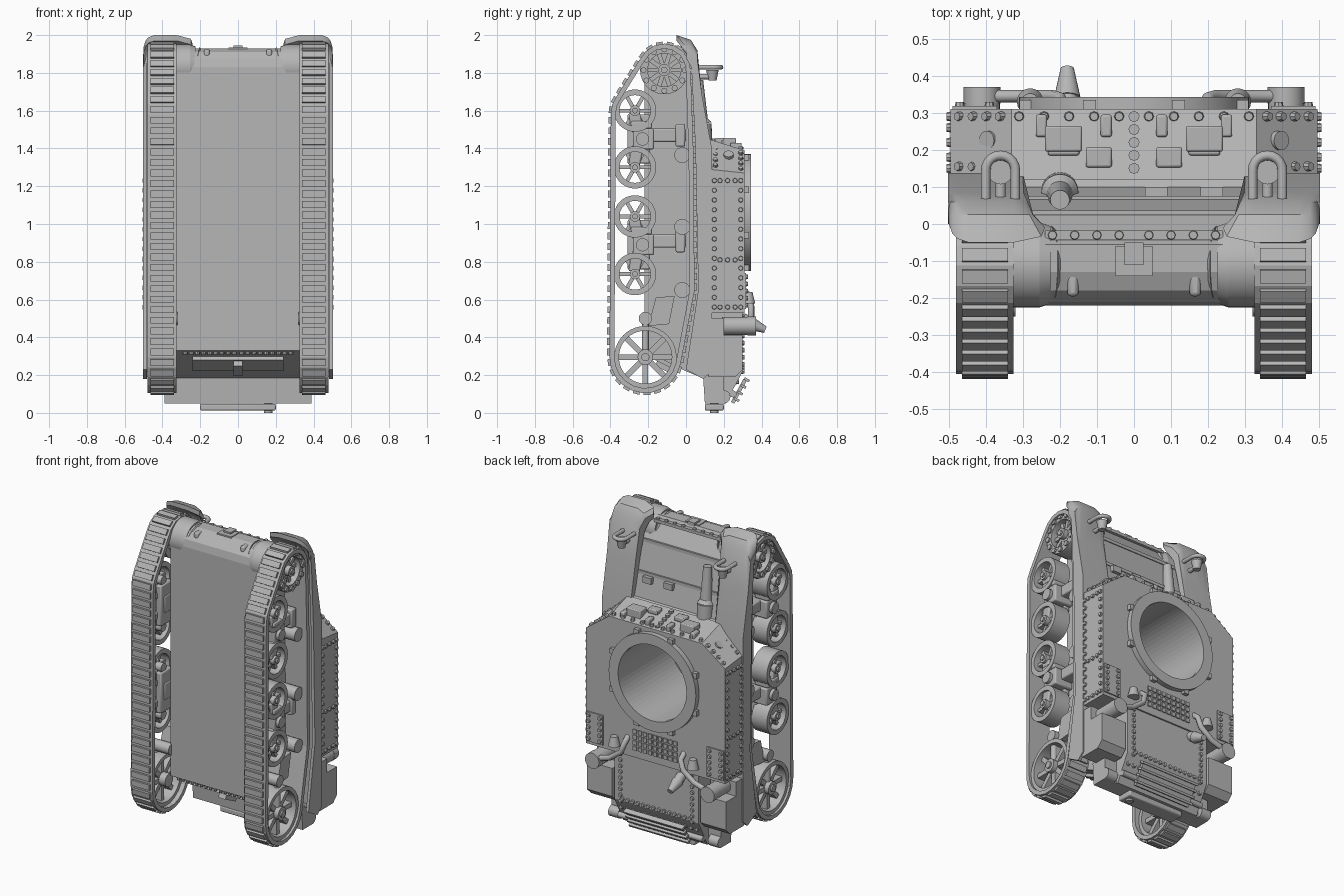
import bpy, bmesh, math
from mathutils import Vector, Matrix

cube = bpy.data.objects.get("Cube")
if cube:
    bpy.data.objects.remove(cube)

GREY = (0.47, 0.47, 0.47, 1)
paint = bpy.data.materials.new("plain_grey")
paint.use_nodes = True
paint.diffuse_color = GREY
paint.node_tree.nodes["Principled BSDF"].inputs["Base Color"].default_value = GREY
X, Y, Z = Vector((1, 0, 0)), Vector((0, 1, 0)), Vector((0, 0, 1))


def finish(name, bm, mirror=False, bevel=0, smooth=True):
    bmesh.ops.recalc_face_normals(bm, faces=bm.faces)
    for f in bm.faces:
        f.smooth = smooth
    for e in bm.edges:
        e.smooth = len(e.link_faces) == 2 and e.calc_face_angle(0) < 0.6
    mesh = bpy.data.meshes.new(name)
    bm.to_mesh(mesh)
    bm.free()
    mesh.materials.append(paint)
    ob = bpy.data.objects.new(name, mesh)
    bpy.context.collection.objects.link(ob)
    if bevel:
        mod = ob.modifiers.new("bevel", "BEVEL")
        mod.width, mod.segments = bevel, 2
    if mirror:
        ob.modifiers.new("mirror", "MIRROR")
    return ob


def loft(name, sections, **kw):
    """Solid through a series of matching outlines of 3D points."""
    bm = bmesh.new()
    rings = [[bm.verts.new(p) for p in s] for s in sections]
    bm.faces.new(rings[0])
    bm.faces.new(rings[-1])
    for a, b in zip(rings, rings[1:]):
        for i in range(len(a)):
            bm.faces.new((a[i - 1], a[i], b[i], b[i - 1]))
    return finish(name, bm, **kw)


def prism(name, pts, x0, x1, **kw):
    return loft(name, [[(x, y, z) for y, z in pts] for x in (x0, x1)], **kw)


def add_box(bm, centre, size, turn=0):
    m = Matrix.Translation(centre) @ Matrix.Rotation(turn, 4, "X") @ Matrix.Diagonal((*size, 1))
    bmesh.ops.create_cube(bm, size=1, matrix=m)


def boxes(name, items, **kw):
    bm = bmesh.new()
    for it in items:
        add_box(bm, *it)
    return finish(name, bm, **kw)


def add_rod(bm, p, q, r, r2=None, n=20):
    p, q = Vector(p), Vector(q)
    m = Matrix.Translation((p + q) / 2) @ (q - p).to_track_quat("Z", "Y").to_matrix().to_4x4()
    bmesh.ops.create_cone(bm, cap_ends=True, segments=n, radius1=r,
                          radius2=r if r2 is None else r2, depth=(q - p).length, matrix=m)


def rods(name, items, **kw):
    bm = bmesh.new()
    for it in items:
        add_rod(bm, *it)
    return finish(name, bm, **kw)


def add_ring(bm, centre, axis, r0, r1, half, n=40):
    m = Matrix.Translation(centre) @ axis.to_track_quat("Z", "Y").to_matrix().to_4x4()
    loops = []
    for i in range(n):
        a = math.tau * i / n
        loops.append([bm.verts.new(m @ Vector((r * math.cos(a), r * math.sin(a), h)))
                      for r, h in ((r0, -half), (r1, -half), (r1, half), (r0, half))])
    for i in range(n):
        for k in range(4):
            bm.faces.new((loops[i - 1][k - 1], loops[i][k - 1], loops[i][k], loops[i - 1][k]))


def tube(name, pts, r):
    for s in (1, -1):
        cu = bpy.data.curves.new(name, "CURVE")
        cu.dimensions, cu.bevel_depth, cu.bevel_resolution = "3D", r, 3
        cu.use_fill_caps = True
        sp = cu.splines.new("POLY")
        sp.points.add(len(pts) - 1)
        for p, (x, y, z) in zip(sp.points, pts):
            p.co = (s * x, y, z, 1)
        cu.materials.append(paint)
        bpy.context.collection.objects.link(bpy.data.objects.new(name, cu))


# hull tub, nose and sloped front
hull = prism("hull", [(-.22, .33), (-.22, 1.83), (-.21, 1.875), (-.18, 1.91), (-.13, 1.93), (-.055, 1.93),
                      (.03, 1.78), (.1, 1.45), (.13, 1.44), (.13, .2), (.1, .18), (0, .22)],
             -.325, .325, smooth=False)
# fighting compartment with angled front corners
low = [(.495, .53), (.495, 1.29), (.33, 1.45)]
top = [(.495, .53), (.495, 1.27), (.33, 1.39)]
both = lambda pts, y: [(x, y, z) for x, z in pts] + [(-x, y, z) for x, z in reversed(pts)]
upper = loft("superstructure", [both(low, .12), both(top, .31)], smooth=False)
bm = bmesh.new()
add_rod(bm, (0, -.19, 1.06), (0, .5, 1.06), .245, None, 64)
cutter = finish("ring_cutter", bm, smooth=False)
cutter.hide_render = True
cutter.display_type = "WIRE"
cutter.hide_set(True)
for ob in (hull, upper):
    mod = ob.modifiers.new("hole", "BOOLEAN")
    mod.operation, mod.object, mod.solver = "DIFFERENCE", cutter, "EXACT"

# turret ring and lugs
bm = bmesh.new()
add_ring(bm, (0, .325, 1.06), Y, .243, .31, .018, 64)
finish("turret_ring", bm)
lugs = [math.tau * (i + .5) / 8 for i in range(8)]
boxes("ring_lugs", [((.315 * math.cos(a), .322, 1.06 + .315 * math.sin(a)), (.035, .025, .035)) for a in lugs])

# engine bay and rear
prism("engine_bay", [(.1, .54), (.3, .54), (.3, .22), (.21, .05), (.1, .05)], -.3, .3, smooth=False)
prism("rear_plate", [(.09, .2), (.2, .2), (.2, .05), (.1, .05)], -.39, .39)
prism("rear_stowage_box", [(.12, .5), (.2, .5), (.2, .41), (.3, .41), (.3, .23), (.26, .19), (.12, .19)],
      .315, .495, mirror=True, smooth=False)
boxes("rear_louvres", [((0, .28, .115), (.4, .02, .14), -.5)]
      + [((0, .268 + i * .018, .07 + i * .035), (.42, .03, .014), -.5) for i in range(4)])
boxes("rear_step", [((0, .15, .03), (.4, .1, .036))], bevel=.008)
rods("rear_bars", [((-.3, .25, .1), (.3, .25, .1), .018), ((.16, .15, 0), (.16, .15, .06), .022)])
rods("rear_lugs", [((.32, .2, .085), (.39, .2, .085), .035)], mirror=True)
boxes("belly_rear_cover", [((0, -.1, .265), (.48, .13, .03), -.46), ((0, -.1, .245), (.05, .12, .05), -.46)])

# fenders with rounded mudguards, and side skirts
edge = [(-.05, 2), (.025, 1.975), (.06, 1.92), (.085, 1.68), (.137, 1.4), (.137, .22)]
guard = edge + [(.11, .22), (.105, 1.4), (.055, 1.7), (.03, 1.89), (0, 1.945), (-.05, 1.97)]


def guard_section(x, drop):
    """Fender outline at x, its front end lowered and drawn back by drop."""
    slant = lambda y, z: max(0, .43 * (.09 - y)) if x <= .32 and z > 1.6 else 0
    return [(x - slant(y, z), y + (drop * .8 if y < 0 else 0), z - (drop if z > 1.85 else 0)) for y, z in guard]


loft("fender", [guard_section(x, d) for x, d in
                ((.3, .05), (.31, .02), (.325, 0), (.445, 0), (.475, .012), (.49, .03), (.5, .065))], mirror=True)
prism("side_skirt", [(.02, 1.9), (.06, 1.87), (.085, 1.68), (.137, 1.4), (.137, .22), (.09, .18), (0, .23),
                     (.065, .65), (.05, 1.4), (.03, 1.8)], .483, .502, mirror=True)
rods("final_drive", [((.255, -.11, 1.835), (.335, -.11, 1.835), .115, .115, 40),
                     ((.225, -.11, 1.835), (.255, -.11, 1.835), .105, .115, 40),
                     ((.2, -.11, 1.83), (.225, -.11, 1.835), .085, .105, 40)], mirror=True)

# track belt: a taut loop round the running gear
samples = []
for y, z, r in ((-.115, 1.815, .14), (-.265, 1.59, .133), (-.215, .295, .19), (-.015, .65, .06), (-.02, 1.365, .06)):
    samples += [(y + r * math.cos(math.tau * i / 60), z + r * math.sin(math.tau * i / 60)) for i in range(60)]
samples.sort()


def chain(pts):
    out = []
    for p in pts:
        while len(out) > 1 and ((out[-1][0] - out[-2][0]) * (p[1] - out[-2][1])
                                - (out[-1][1] - out[-2][1]) * (p[0] - out[-2][0])) <= 0:
            out.pop()
        out.append(p)
    return out[:-1]


loop = [Vector((0, *p)) for p in chain(samples) + chain(samples[::-1])]
lens = [(loop[(i + 1) % len(loop)] - p).length for i, p in enumerate(loop)]
LINKS = 74
path, walked, i = [], 0, 0
for k in range(LINKS):
    goal = sum(lens) * k / LINKS
    while walked + lens[i] < goal:
        walked += lens[i]
        i += 1
    path.append(loop[i].lerp(loop[(i + 1) % len(loop)], (goal - walked) / lens[i]))
bm, pads, rows = bmesh.new(), bmesh.new(), []
for k, p in enumerate(path):
    q = path[(k + 1) % LINKS]
    n = (q - path[k - 1]).cross(X).normalized()
    n = -n if n.dot(p - Vector((0, -.18, 1))) < 0 else n
    rows.append([bm.verts.new(p + n * h + X * x) for x, h in ((.325, 0), (.48, 0), (.48, -.026), (.325, -.026))])
    d = q - p
    add_box(pads, (p + q) / 2 + X * .402, (.125, d.length * .65, .026), math.atan2(d.z, d.y))
for k in range(LINKS):
    for j in range(4):
        bm.faces.new((rows[k - 1][j - 1], rows[k][j - 1], rows[k][j], rows[k - 1][j]))
finish("track_belt", bm, mirror=True, smooth=False)
finish("track_pads", pads, mirror=True, smooth=False)


# spoked wheels
def wheel(name, y, z, r, spokes, x0, x1, rim):
    bm, mid = bmesh.new(), (x0 + x1) / 2
    c = Vector((mid, y, z))
    add_ring(bm, c, X, r - rim, r, (x1 - x0) / 2)
    add_rod(bm, c - X * .07, c + X * .055, r * .25)
    add_rod(bm, c, c + X * .065, r * .13)
    for k in range(spokes):
        a = math.tau * k / spokes
        add_box(bm, c + Vector((0, math.cos(a), math.sin(a))) * r * .55, (.05, r * .75, r * .18), a)
    finish(name, bm, mirror=True)


for z in (1.6, 1.3, 1.04, .735):
    wheel("road_wheel", -.27, z, .112, 6, .355, .465, .03)
wheel("idler_wheel", -.215, .295, .165, 8, .355, .465, .025)
wheel("drive_sprocket", -.115, 1.815, .128, 10, .355, .46, .04)
rods("sprocket_bolts", [((.45, -.115 + .11 * math.cos(a), 1.815 + .11 * math.sin(a)),
                         (.472, -.115 + .11 * math.cos(a), 1.815 + .11 * math.sin(a)), .016, None, 8)
                        for a in [math.tau * k / 12 for k in range(12)]], mirror=True)
rods("return_rollers", [((.32, -.02, z), (.445, -.02, z), .042) for z in (1.365, .985, .65)], mirror=True)

# suspension bogies
for z in (1.45, .89):
    boxes("bogie_body", [((.39, -.225, z), (.13, .11, .11)), ((.37, -.1, z + .02), (.08, .2, .07)),
                         ((.37, -.03, z + .02), (.1, .05, .12)), ((.41, -.235, z + .075), (.1, .11, .04)),
                         ((.35, -.25, z), (.04, .12, .26)),
                         ((.41, -.265, z + .09), (.08, .06, .11), .2), ((.41, -.265, z - .09), (.08, .06, .11), -.2)],
          mirror=True, bevel=.008)
    rods("bogie_pivot", [((.4, -.23, z), (.475, -.23, z), .035)], mirror=True)
prism("idler_bracket", [(-.16, .61), (-.06, .62), (-.09, .47), (-.2, .46)], .32, .42, mirror=True)
rods("idler_adjuster", [((.32, -.215, .5), (.45, -.215, .5), .035), ((.43, -.215, .3), (.43, -.215, .5), .018)],
     mirror=True)

# nose fittings and front plate strips
boxes("nose_hooks", [((.165, -.15, 1.9), (.03, .09, .05))], mirror=True, bevel=.01)
boxes("nose_bracket", [((0, -.1, 1.915), (.1, .08, .04)), ((0, -.08, 1.93), (.05, .06, .03))])
boxes("glacis_strips", [((0, -.03, 1.905), (.48, .025, .02)), ((0, .03, 1.79), (.56, .012, .02)),
                        ((0, .07, 1.6), (.6, .012, .02))])
boxes("glacis_hinges", [((x, .085, 1.57), (.06, .03, .04)) for x in (.06, .21)])

# gun mount on the front plate
rods("gun_sleeve", [((-.2, .09, 1.43), (-.2, .085, 1.53), .05), ((-.2, .085, 1.53), (-.2, .08, 1.56), .05, .03),
                    ((-.2, .08, 1.55), (-.2, .065, 1.76), .036, .026)])

# visors on the front of the superstructure
boxes("visors", [((.19, .23, 1.425), (.1, .07, .06)), ((.19, .195, 1.425), (.085, .02, .04)),
                 ((.095, .18, 1.44), (.07, .055, .03)), ((.25, .265, 1.41), (.03, .06, .04)),
                 ((.075, .265, 1.41), (.03, .06, .04))], mirror=True, bevel=.006)
rods("corner_port", [((.38, .225, 1.35), (.398, .225, 1.372), .026)], mirror=True)

# headlamps with guards
arch = [(.36 + .04 * math.cos(math.pi * k / 10), .145 + .04 * math.sin(math.pi * k / 10), 1.83) for k in range(11)]
tube("headlamp_guard", [(.4, .05, 1.83)] + arch + [(.32, .05, 1.83)], .013)
rods("headlamp", [((.36, .14, 1.76), (.36, .14, 1.815), .022, .033), ((.36, .05, 1.78), (.36, .14, 1.78), .014)],
     mirror=True)

# rear deck: air cleaners, pipes and small fittings
rods("air_cleaner", [((.41, .19, .46), (.41, .33, .46), .048, None, 28), ((.41, .325, .46), (.41, .37, .46), .05)],
     mirror=True)
tube("intake_pipe", [(.4, .345, .47), (.3, .345, .5), (.22, .345, .56), (.2, .34, .62), (.2, .3, .65)], .017)
rods("deck_lamp", [((.28, .3, .61), (.28, .335, .61), .02), ((.28, .33, .58), (.28, .33, .64), .036, .022)], mirror=True)
rods("filler_cone", [((-.18, .3, .5), (-.18, .35, .47), .03), ((-.18, .34, .475), (-.18, .42, .44), .036, .018)])
boxes("deck_mesh", [((x * .036, .312, .59 + z * .036), (.026, .01, .026)) for x in range(-4, 5) for z in range(4)])
prism("deck_corner_plate", [(.308, .55), (.308, .74), (.318, .74), (.318, .55)], .37, .49, mirror=True)

# rivets, laid in straight rows
bolts = bmesh.new()


def row(p, q, n, normal, r=.014):
    for k in range(n):
        c = Vector(p).lerp(Vector(q), k / (n - 1))
        add_rod(bolts, c - normal * .006, c + normal * .011, r, r * .8, 8)


for y in (.15, .29):
    row((.495, y, .56), (.495, y, 1.23), 14, X)
for z in (.56, .81, 1.23):
    row((.495, .18, z), (.495, .26, z), 3, X)
slant = (X + Z).normalized()
for y, s in ((.155, .02), (.29, .002)):
    row((.47, y, 1.29 + s), (.36, y, 1.375 + s), 4, slant)
for x in (.39, .47):
    row((x, .318, .57), (x, .318, .72), 5, Y)
row((.255, .3, .22), (.255, .3, .52), 9, Y)
row((.02, .3, .235), (.24, .3, .235), 7, Y)
row((.02, .27, .165), (.27, .27, .165), 7, Y)
row((.04, .29, 1.4), (.31, .29, 1.4), 5, Z)
row((.04, -.03, 1.912), (.22, -.03, 1.912), 4, Z)
row((.02, -.2, .32), (.28, -.2, .32), 9, -Z)
finish("rivets", bolts, mirror=True)
bm = bmesh.new()
for k in range(5):
    add_rod(bm, (0, .15 + k * .035, 1.4), (0, .15 + k * .035, 1.452 - k * .011), .015, None, 8)
finish("centre_rivets", bm)
